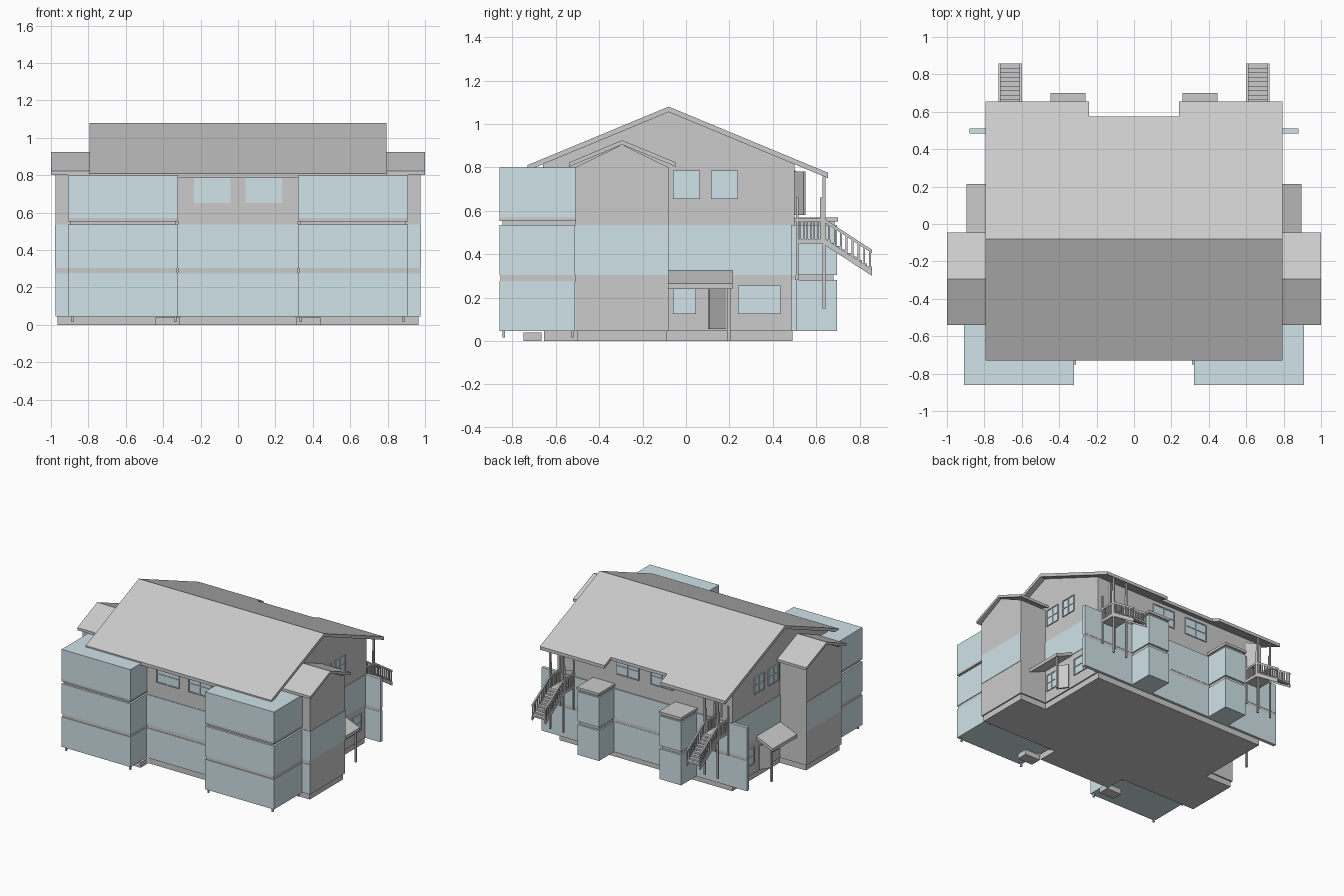
import bpy, bmesh, math
from mathutils import Vector, Matrix

blue = bpy.data.materials.new("pale_blue")
blue.diffuse_color = (0.63, 0.77, 0.82, 1)


def prism(name, pts, x0, x1, mat=None):
    """Extrude a (y, z) profile along x."""
    bm = bmesh.new()
    f = bm.faces.new([bm.verts.new((x0, y, z)) for y, z in pts])
    r = bmesh.ops.extrude_face_region(bm, geom=[f])
    bmesh.ops.translate(bm, vec=(x1 - x0, 0, 0),
                        verts=[v for v in r["geom"] if isinstance(v, bmesh.types.BMVert)])
    bmesh.ops.recalc_face_normals(bm, faces=bm.faces)
    me = bpy.data.meshes.new(name)
    bm.to_mesh(me)
    bm.free()
    ob = bpy.data.objects.new(name, me)
    bpy.context.collection.objects.link(ob)
    if mat:
        me.materials.append(mat)
    return ob


def box(name, x0, x1, y0, y1, z0, z1, mat=None):
    return prism(name, [(y0, z0), (y1, z0), (y1, z1), (y0, z1)], min(x0, x1), max(x0, x1), mat)


def slab(name, a, b, t, x0, x1):
    """Sloping board whose top runs from a to b in (y, z)."""
    return prism(name, [a, b, (b[0], b[1] - t), (a[0], a[1] - t)], min(x0, x1), max(x0, x1))


def window(name, u0, u1, z0, z1, place):
    """Pane with raised frame and glazing bars; place(name, u0, u1, z0, z1, depth) sets the wall."""
    place(name + "_pane", u0, u1, z0, z1, 0.003)
    b = 0.007
    for u in (u0, (u0 + u1 - b) / 2, u1 - b):
        place(name + "_stile", u, u + b, z0, z1, 0.008)
    for z in (z0, (z0 + z1 - b) / 2, z1 - b):
        place(name + "_bar", u0, u1, z, z + b, 0.008)


def door(name, hinge, w, z0, z1, angle):
    ob = box(name, 0, w, -0.006, 0.006, z0, z1)
    ob.data.transform(Matrix.Translation((hinge[0], hinge[1], 0)) @ Matrix.Rotation(angle, 4, 'Z'))


R, K, T = -0.08, 0.415, 0.025          # ridge position, pitch, roof thickness
top = lambda y: 1.08 - abs(y - R) * K

# Main body: rear block, front bay and attic
box("main_block", -0.75, 0.75, -0.51, 0.50, 0.045, 0.80)
box("front_bay", -0.32, 0.32, -0.66, -0.51, 0.045, 0.80)
prism("attic", [(-0.66, 0.80), (0.50, 0.80), (0.50, top(0.5) - T),
                (R, 1.08 - T), (-0.66, top(-0.66) - T)], -0.75, 0.75)
box("main_foundation", -0.74, 0.74, -0.50, 0.49, 0, 0.045)
box("bay_foundation", -0.31, 0.31, -0.655, -0.50, 0, 0.045)

# Main roof with a notch in the rear eave
F, B = -0.73, 0.575
prism("main_roof", [(F, top(F)), (R, 1.08), (B, top(B)), (B, top(B) - T),
                    (R, 1.08 - T), (F, top(F) - T)], -0.795, 0.795)

# Blue wall bands by floor, and wide rear panel
for z0, z1 in ((0.045, 0.275), (0.305, 0.535)):
    box("bay_band", -0.32, 0.32, -0.664, -0.66, z0, z1, blue)
box("rear_panel_lower", -0.88, 0.88, 0.485, 0.51, 0.045, 0.28, blue)
box("rear_panel_stripe", -0.88, 0.88, 0.487, 0.508, 0.28, 0.305)
box("rear_panel_upper", -0.88, 0.88, 0.485, 0.51, 0.305, 0.535, blue)

for s in (1, -1):
    def mbox(name, x0, x1, *rest):
        return box(name, s * x0, s * x1, *rest)

    # Rear eave extension
    slab("rear_eave", (B, top(B)), (0.655, top(0.655)), T, s * 0.24, s * 0.795)

    # Side wing with its gable roof
    prism("wing", [(-0.51, 0.045), (-0.08, 0.045), (-0.08, 0.80), (-0.295, 0.905), (-0.51, 0.80)],
          *sorted((s * 0.74, s * 0.975)))
    mbox("wing_foundation", 0.73, 0.965, -0.50, -0.09, 0, 0.045)
    prism("wing_roof", [(-0.54, 0.822), (-0.295, 0.925), (-0.045, 0.822), (-0.045, 0.802),
                        (-0.295, 0.905), (-0.54, 0.802)], *sorted((s * 0.75, s * 1.0)))
    mbox("wing_band", 0.975, 0.978, -0.51, -0.08, 0.305, 0.535, blue)
    mbox("side_band", 0.75, 0.753, -0.08, 0.50, 0.305, 0.535, blue)
    for z0, z1 in ((0.045, 0.275), (0.305, 0.535)):
        mbox("wing_front_band", 0.90, 0.975, -0.513, -0.51, z0, z1, blue)

    # Front stacked balcony boxes, floor slabs and feet
    for z0, z1 in ((0.045, 0.277), (0.303, 0.535), (0.57, 0.80)):
        mbox("balcony_screen", 0.32, 0.91, -0.86, -0.51, z0, z1, blue)
    mbox("balcony_floor", 0.325, 0.905, -0.855, -0.51, 0.277, 0.303)
    mbox("balcony_beam", 0.335, 0.895, -0.845, -0.51, 0.535, 0.552)
    mbox("balcony_floor", 0.32, 0.91, -0.86, -0.51, 0.552, 0.57)
    for x in (0.335, 0.885):
        for y in (-0.84, -0.525):
            mbox("balcony_foot", x - 0.006, x + 0.006, y - 0.006, y + 0.006, 0.015, 0.045)
    mbox("front_step", 0.31, 0.44, -0.75, -0.665, 0, 0.04)

    # Rear bay boxes with cap
    mbox("rear_bay_lower", 0.26, 0.445, 0.50, 0.695, 0.045, 0.28, blue)
    mbox("rear_bay_upper", 0.26, 0.445, 0.50, 0.695, 0.305, 0.535, blue)
    mbox("rear_bay_joint", 0.27, 0.435, 0.50, 0.68, 0.28, 0.305)
    mbox("rear_bay_cap", 0.258, 0.447, 0.50, 0.70, 0.55, 0.57)
    mbox("rear_bay_neck", 0.27, 0.435, 0.50, 0.685, 0.535, 0.55)

    # Windows
    def side(n, a, b, z0, z1, d):
        mbox(n, 0.75, 0.75 + d, a, b, z0, z1, blue)

    def front(n, a, b, z0, z1, d):
        mbox(n, a, b, -0.66 - d, -0.66, z0, z1, blue)

    def rear(n, a, b, z0, z1, d):
        mbox(n, a, b, 0.50, 0.50 + d, z0, z1, blue)
    window("side_window_upper", -0.06, 0.065, 0.655, 0.785, side)
    window("side_window_upper", 0.115, 0.24, 0.655, 0.785, side)
    window("side_window_lower", -0.06, 0.045, 0.125, 0.255, side)
    window("side_window_lower", 0.24, 0.435, 0.125, 0.255, side)
    window("front_window", 0.04, 0.235, 0.65, 0.785, front)
    window("rear_window", 0.05, 0.245, 0.65, 0.785, rear)

    # Side entry: lean-to porch roof, post, open door
    porch = box("porch_roof", 0, 0.145, -0.08, 0.215, -0.025, 0, None)
    for v in porch.data.vertices:
        v.co.z += 0.325 - v.co.x * 0.41
        v.co.x = s * (0.75 + v.co.x)
    if s < 0:
        porch.data.flip_normals()
    mbox("porch_post", 0.865, 0.878, 0.19, 0.204, 0, 0.255)
    door("entry_door", (s * 0.752, 0.18), 0.09, 0.055, 0.24, -math.pi / 2 + s * 0.6)

    # Rear deck, posts, railing and upper door
    X0, X1 = 0.60, 0.725
    mbox("deck", X0, X1, 0.50, 0.64, 0.448, 0.47)
    door("deck_door", (s * 0.61, 0.503), 0.09 * s, 0.58, 0.78, s * 0.5)
    for x in (X0 + 0.006, X1 - 0.006):
        mbox("deck_wall_post", x - 0.006, x + 0.006, 0.506, 0.518, 0.28, 0.66)
        mbox("deck_roof_post", x - 0.006, x + 0.006, 0.63, 0.642, 0.15, top(0.636) - T)
        mbox("deck_newel", x - 0.005, x + 0.005, 0.618, 0.628, 0.47, 0.66)
        mbox("deck_handrail", x - 0.006, x + 0.006, 0.50, 0.64, 0.55, 0.565)
        for i in range(6):
            y = 0.524 + i * 0.016
            mbox("deck_baluster", x - 0.003, x + 0.003, y, y + 0.006, 0.47, 0.55)

        # Stair stringer, sloping handrail and balusters
        slab("stair_stringer", (0.635, 0.475), (0.857, 0.33), 0.03, s * (x - 0.005), s * (x + 0.005))
        slab("stair_handrail", (0.635, 0.565), (0.857, 0.42), 0.016, s * (x - 0.006), s * (x + 0.006))
        for i in range(8):
            y = 0.655 + i * 0.027
            z = 0.475 - (y - 0.635) * 0.653
            mbox("stair_baluster", x - 0.004, x + 0.004, y, y + 0.009, z - 0.01, z + 0.08)
    for i in range(9):
        y = 0.64 + i * 0.024
        z = 0.468 - i * 0.0157
        mbox("stair_tread", X0 + 0.008, X1 - 0.008, y, y + 0.026, z - 0.014, z)
